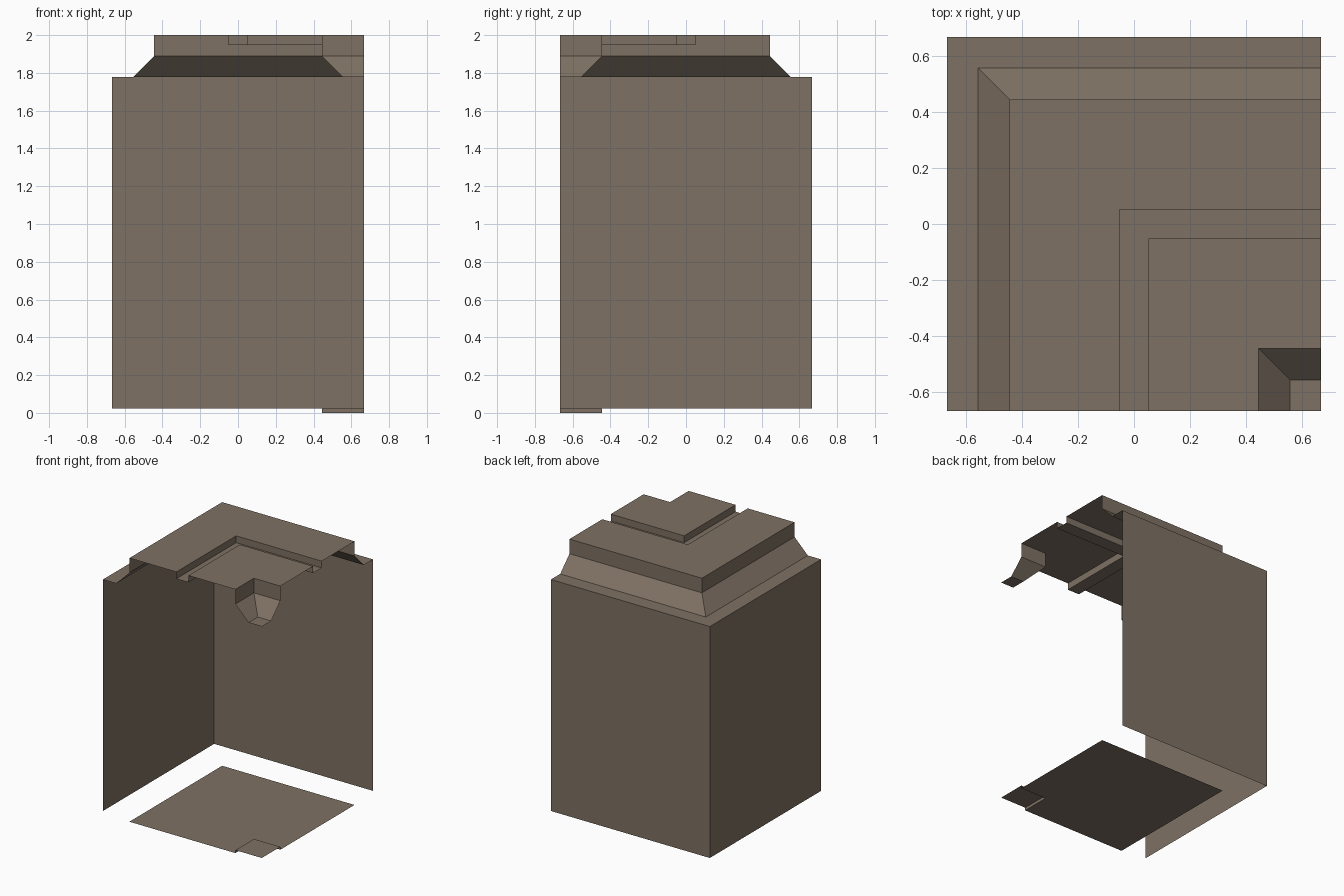
import bpy

if "Cube" in bpy.data.objects:
    bpy.data.objects.remove(bpy.data.objects["Cube"])

E = 2 / 3       # half width of the tile
U = 1 / 9       # modelling step
G = 0.051       # half width of the groove

stone = bpy.data.materials.new("brown_stone")
stone.diffuse_color = (0.209, 0.165, 0.126, 1)
stone.use_nodes = True
stone.node_tree.nodes["Principled BSDF"].inputs["Base Color"].default_value = stone.diffuse_color


def corner_sweep(name, profile, flip=False):
    """Sweep (offset, height) points along a mitred L-shaped path, open at the front and right."""
    verts, faces, rows = [], [], []

    def add(co):
        if co not in verts:
            verts.append(co)
        return verts.index(co)

    for t, z in profile:
        rows.append([add(p) for p in ((t, -E, z), (t, -t, z), (E, -t, z))])
    for lo, hi in zip(rows, rows[1:]):
        for k in (0, 1):
            quad = [lo[k], hi[k], hi[k + 1], lo[k + 1]]
            face = list(dict.fromkeys(quad))    # drop the collapsed corner
            faces.append(face[::-1] if flip else face)
    mesh = bpy.data.meshes.new(name)
    mesh.from_pydata(verts, [], faces)
    mesh.materials.append(stone)
    obj = bpy.data.objects.new(name, mesh)
    bpy.context.collection.objects.link(obj)
    return obj


# Two tall outer walls
corner_sweep("outer_walls", [(-E, 0.022), (-E, 16 * U)])

# Ledge, chamfer and upright rim leading up to the top
corner_sweep("stepped_rim", [(-E, 16 * U), (-5 * U, 16 * U), (-4 * U, 17 * U), (-4 * U, 2)])

# Top slab with its sunken L-shaped groove
corner_sweep("grooved_top", [(-4 * U, 2), (-G, 2), (-G, 1.948), (G, 1.948), (G, 2), (4 * U, 2)])

# Inner corner stepping back down to the ledge
corner_sweep("inner_corner", [(4 * U, 2), (4 * U, 17 * U), (5 * U, 16 * U), (E, 16 * U)])

# Underside with a shallow recess at the inner corner
corner_sweep("underside", [(-4 * U, 0), (4 * U, 0), (4 * U, 0.022), (E, 0.022)], flip=True)
